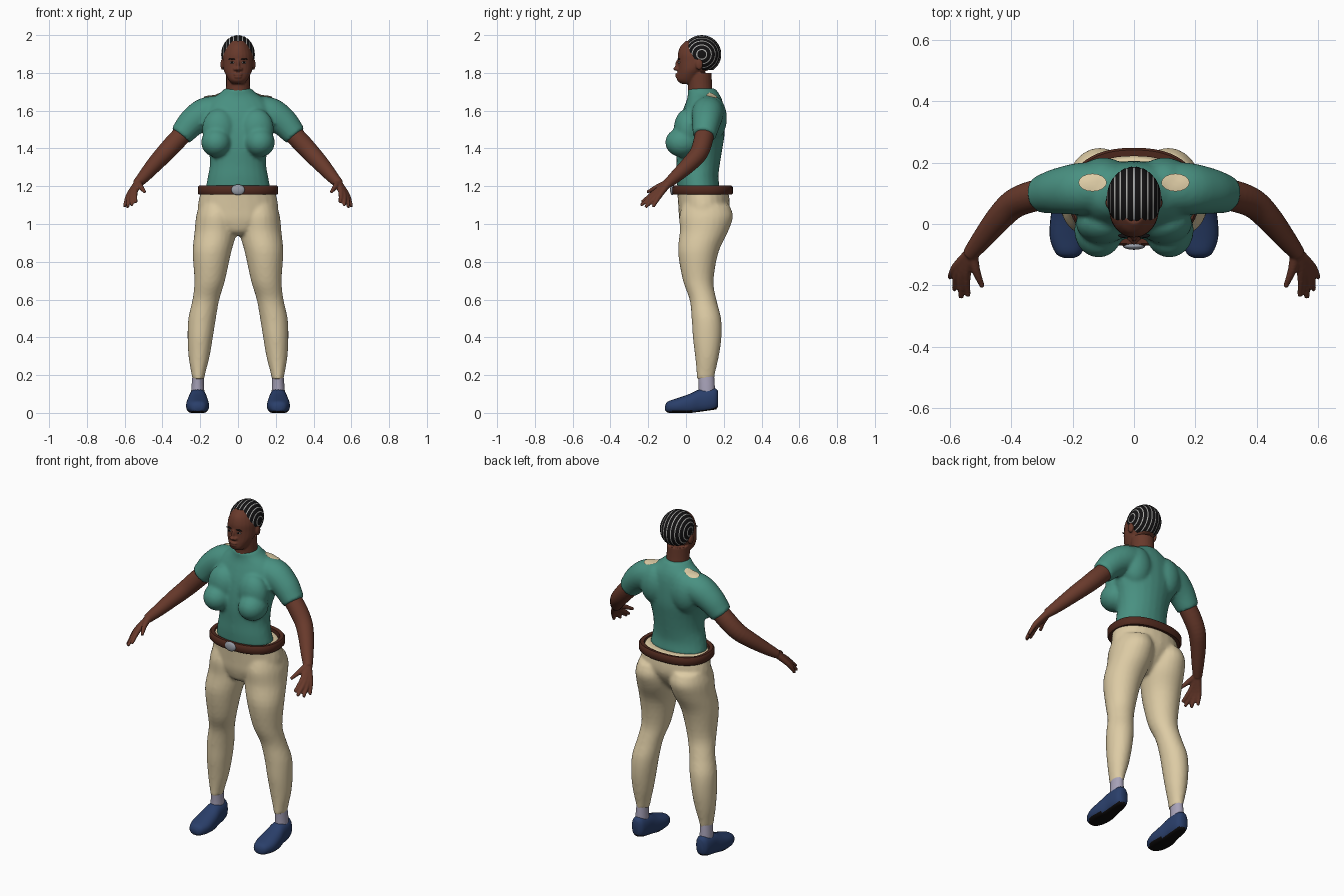
import bpy
import bmesh
from math import sin, cos, pi, radians, degrees, asin
from mathutils import Vector, Matrix

if "Cube" in bpy.data.objects:
    bpy.data.objects.remove(bpy.data.objects["Cube"])


def material(name, red, green, blue):
    """Flat material from display values 0-255, stored as linear."""
    color = [(c / 255) ** 2.2 for c in (red, green, blue)] + [1]
    mat = bpy.data.materials.new(name)
    mat.use_nodes = True
    mat.diffuse_color = color
    shader = mat.node_tree.nodes["Principled BSDF"]
    shader.inputs["Base Color"].default_value = color
    shader.inputs["Roughness"].default_value = 0.8
    return mat


skin = material("dark brown skin", 104, 60, 47)
teal = material("teal cloth", 74, 143, 128)
beige = material("beige cloth", 220, 202, 163)
leather = material("brown leather", 82, 46, 36)
metal = material("grey metal", 150, 155, 165)
navy = material("navy shoe", 46, 65, 106)
black = material("black sole", 22, 20, 20)
lilac = material("lilac sock", 165, 160, 182)
hair_black = material("black hair", 26, 25, 26)
pale = material("pale grey parting", 165, 165, 162)


def interpolate(points, steps=4):
    """Catmull-Rom curve through tuples of any length."""
    out = []
    last = len(points) - 1
    for i in range(last):
        quad = [points[max(0, min(last, i + k))] for k in (-1, 0, 1, 2)]
        for s in range(steps):
            t = s / steps
            out.append([b + t / 2 * (c - a + t * (2*a - 5*b + 4*c - d + t * (3*(b - c) + d - a)))
                        for a, b, c, d in zip(*quad)])
    return out + [list(points[last])]


def loft(bm, sections, plane="z", smooth=True, loop=False, sides=24, power=1.0):
    """Skin rings (x, y, z, radius_a, radius_b); plane is x, y, z or path."""
    axes = {"x": ((0, 1, 0), (0, 0, 1)), "y": ((1, 0, 0), (0, 0, 1)), "z": ((1, 0, 0), (0, 1, 0))}
    secs = interpolate(sections) if smooth else sections
    rings = []
    for i, s in enumerate(secs):
        center = Vector(s[:3])
        if plane == "path":
            tangent = Vector(secs[min(i + 1, len(secs) - 1)][:3]) - Vector(secs[max(i - 1, 0)][:3])
            u = tangent.cross((0, 0, 1)).normalized()
            v = tangent.cross(u).normalized()
        else:
            u, v = map(Vector, axes[plane])
        ring = []
        for k in range(sides):
            ca, sa = cos(2 * pi * k / sides), sin(2 * pi * k / sides)
            ca, sa = [abs(w) ** power * (1 if w > 0 else -1) for w in (ca, sa)]
            ring.append(bm.verts.new(center + u * ca * s[3] + v * sa * s[-1]))
        rings.append(ring)
    pairs = list(zip(rings, rings[1:])) + ([(rings[-1], rings[0])] if loop else [])
    for a, b in pairs:
        for k in range(sides):
            n = (k + 1) % sides
            bm.faces.new((a[k], a[n], b[n], b[k]))
    if not loop:
        bm.faces.new(rings[0])
        bm.faces.new(rings[-1])


def ball(bm, center, radii):
    m = Matrix.Translation(center) @ Matrix.Diagonal((*radii, 1))
    bmesh.ops.create_uvsphere(bm, u_segments=24, v_segments=14, radius=1, matrix=m)


def add_mirror(bm):
    """Copy everything so far to the other side."""
    copy = bmesh.ops.duplicate(bm, geom=bm.verts[:] + bm.edges[:] + bm.faces[:])["geom"]
    for v in copy:
        if isinstance(v, bmesh.types.BMVert):
            v.co.x *= -1


def finish(name, bm, mats, side=1, voxel=0, rounds=4, rule=None):
    for v in bm.verts:
        v.co.x *= side
    bmesh.ops.recalc_face_normals(bm, faces=bm.faces)
    if rule:
        for f in bm.faces:
            f.material_index = rule(f)
    mesh = bpy.data.meshes.new(name)
    bm.to_mesh(mesh)
    bm.free()
    for m in mats:
        mesh.materials.append(m)
    ob = bpy.data.objects.new(name, mesh)
    bpy.context.collection.objects.link(ob)
    bpy.ops.object.select_all(action="DESELECT")
    ob.select_set(True)
    bpy.context.view_layer.objects.active = ob
    if voxel:  # fuse overlapping forms into one soft surface
        fuse = ob.modifiers.new("fuse", "REMESH")
        fuse.mode, fuse.voxel_size = "VOXEL", voxel
        relax = ob.modifiers.new("relax", "SMOOTH")
        relax.factor, relax.iterations = 0.5, rounds
        for m in ("fuse", "relax"):
            bpy.ops.object.modifier_apply(modifier=m)
    bpy.ops.object.shade_smooth_by_angle(angle=radians(50))
    return ob


def trunk(rows):
    """Rows of (height, half width, front, back) to centred sections."""
    return [(0, (f + b) / 2, z, w, (b - f) / 2) for z, w, f, b in rows]


# Shirt: sleeves and bust mirrored, then the trunk
bm = bmesh.new()
loft(bm, [(.08, .12, 1.6, .08), (.17, .115, 1.585, .085), (.24, .108, 1.54, .076),
          (.285, .1, 1.49, .066), (.304, .096, 1.467, .061)], "path")
ball(bm, (.115, -.02, 1.432), (.08, .09, .078))
ball(bm, (.1, .005, 1.5), (.09, .07, .11))
ball(bm, (.1, .14, 1.56), (.09, .077, .12))
add_mirror(bm)
loft(bm, trunk([(1.185, .173, -.045, .18), (1.25, .16, -.05, .172), (1.32, .149, -.05, .18),
                (1.4, .157, -.052, .193), (1.48, .18, -.045, .205), (1.56, .195, -.03, .205),
                (1.62, .18, -.01, .2), (1.66, .145, .005, .19), (1.69, .1, .01, .175),
                (1.718, .07, .008, .155)]))
shirt = finish("shirt", bm, [teal], voxel=.01)

# Trousers: legs mirrored, then the pelvis
bm = bmesh.new()
loft(bm, [(.105, .105, 1.1, .1, .125), (.112, .107, 1.04, .11, .142), (.118, .095, .96, .112, .128),
          (.138, .065, .85, .102, .107), (.15, .065, .7, .081, .081), (.17, .09, .6, .071, .071),
          (.19, .108, .5, .073, .078), (.2, .112, .4, .067, .076), (.206, .111, .3, .056, .063),
          (.21, .105, .21, .037, .049), (.21, .103, .18, .032, .047)])
add_mirror(bm)
loft(bm, trunk([(1.195, .188, -.05, .215), (1.15, .203, -.045, .228), (1.08, .214, -.04, .23),
                (1.02, .2, -.035, .2), (.96, .11, -.015, .15), (.94, .05, .02, .12)]))
finish("trousers", bm, [beige], voxel=.01)

# Belt: a closed band standing clear of the waist, with an oval buckle
bm = bmesh.new()
band = [(1.155, 0), (1.163, .007), (1.195, .007), (1.203, 0), (1.2, -.02), (1.157, -.02)]
loft(bm, [(0, .088, z, .206 + g, .153 + g) for z, g in band], smooth=False, loop=True, sides=48, power=.85)
finish("belt", bm, [leather])
bm = bmesh.new()
ball(bm, (0, -.072, 1.181), (.036, .012, .028))
finish("belt_buckle", bm, [metal])

# Head and neck
bm = bmesh.new()
ball(bm, (.082, .07, 1.845), (.011, .02, .03))
ball(bm, (.013, -.045, 1.82), (.011, .012, .009))
add_mirror(bm)
loft(bm, trunk([(1.742, .032, -.025, .06), (1.76, .048, -.046, .07), (1.79, .065, -.046, .085),
                (1.82, .077, -.043, .11), (1.86, .081, -.043, .14), (1.9, .079, -.043, .15),
                (1.94, .064, -.03, .15), (1.97, .042, 0, .13)]))
ball(bm, (0, .085, 1.9), (.08, .094, .092))
ball(bm, (0, -.044, 1.84), (.009, .014, .03))
ball(bm, (0, -.052, 1.822), (.012, .016, .011))
ball(bm, (0, -.046, 1.792), (.024, .011, .007))
ball(bm, (0, -.045, 1.779), (.021, .011, .008))
loft(bm, [(0, .08, 1.66, .068, .07), (0, .075, 1.72, .063, .064), (0, .07, 1.8, .063, .066)])
finish("head", bm, [skin], voxel=.005, rounds=3)

# Cropped hair: slices across the head, thin pale partings between the rows
bm = bmesh.new()
slices = []
for row in range(-6, 6):
    for step, puff in ((1.7, .98), (5, 1), (10, 1), (13.3, .98)):
        a = radians(row * 15 + step)
        slices.append((.089 * sin(a), .083, 1.898, .104 * cos(a) * puff, .102 * cos(a) * puff))
loft(bm, slices, "x", smooth=False, sides=56)


def parting(face):
    angle = degrees(asin(max(-1, min(1, face.calc_center_median().x / .089))))
    return int(abs(angle - 15 * round(angle / 15)) < 1.2 and abs(angle) < 80)


for point, normal in (((0, -.02, 1.962), (0, 1.35, 1)), ((0, 0, 1.815), (0, 0, 1))):
    bmesh.ops.bisect_plane(bm, geom=bm.verts[:] + bm.edges[:] + bm.faces[:],
                           plane_co=point, plane_no=normal, clear_inner=True)
finish("hair", bm, [hair_black, pale], rule=parting)

fingers = {"thumb": ((.515, -.15, 1.197), (.493, -.205, 1.168)),
           "index": ((.545, -.165, 1.168), (.54, -.235, 1.115)),
           "middle": ((.56, -.165, 1.157), (.563, -.24, 1.098)),
           "ring": ((.572, -.155, 1.15), (.585, -.215, 1.088)),
           "little": ((.58, -.14, 1.15), (.6, -.175, 1.09))}

for label, side in (("left_", 1), ("right_", -1)):
    # Face details
    bm = bmesh.new()
    ball(bm, (.032, -.038, 1.873), (.02, .007, .0035))
    finish(label + "brow", bm, [hair_black], side)
    bm = bmesh.new()
    ball(bm, (.031, -.036, 1.855), (.013, .006, .005))
    finish(label + "eye", bm, [pale], side)
    bm = bmesh.new()
    ball(bm, (.031, -.04, 1.856), (.006, .004, .005))
    finish(label + "pupil", bm, [black], side)

    # Arm and hand
    bm = bmesh.new()
    loft(bm, [(.25, .105, 1.52, .05), (.33, .09, 1.437, .051), (.39, .066, 1.372, .048),
              (.44, .018, 1.318, .043), (.495, -.05, 1.255, .034), (.535, -.1, 1.212, .025)], "path")
    for knuckle, tip in fingers.values():
        loft(bm, [(.528, -.09, 1.22, .02), (*knuckle, .0145), (*tip, .0085)], "path", sides=12)
    finish(label + "arm", bm, [skin], side, voxel=.005, rounds=3)

    # Sock
    bm = bmesh.new()
    loft(bm, [(.213, .108, .07, .036, .046), (.213, .11, .13, .034, .043), (.211, .105, .22, .028, .042)])
    finish(label + "sock", bm, [lilac], side)

    # Shoe with a flattened black sole
    def floor(y):
        return max(0, .14 * (y - .03))

    bm = bmesh.new()
    loft(bm, [(.212, -.11, .026, .018, .014), (.213, -.095, .031, .042, .03), (.214, -.045, .036, .06, .042),
              (.214, .02, .045, .058, .056), (.213, .07, .06, .05, .064), (.213, .12, .067, .046, .064),
              (.213, .155, .072, .037, .058), (.213, .17, .075, .02, .04)], "y", power=.85)
    for v in bm.verts:
        v.co.z = max(v.co.z, floor(v.co.y))
    finish(label + "shoe", bm, [navy, black], side,
           rule=lambda f: int(f.calc_center_median().z < floor(f.calc_center_median().y) + .01))

    # Shoulder patch laid onto the shirt
    bm = bmesh.new()
    loft(bm, [(.135, .135, 1.9, .046 * t, .029 * t) for t in (1, .8, .6, .4, .2)], smooth=False, sides=16)
    bmesh.ops.delete(bm, geom=[f for f in bm.faces if len(f.verts) == 16 and f.calc_area() > .002],
                     context="FACES_ONLY")
    for v in bm.verts:
        hit, spot, _, _ = shirt.ray_cast(Vector((v.co.x * side, v.co.y, 1.9)), Vector((0, 0, -1)))
        v.co.z = spot.z + .006 if hit else 1.68
    finish(label + "shoulder_patch", bm, [beige], side)
